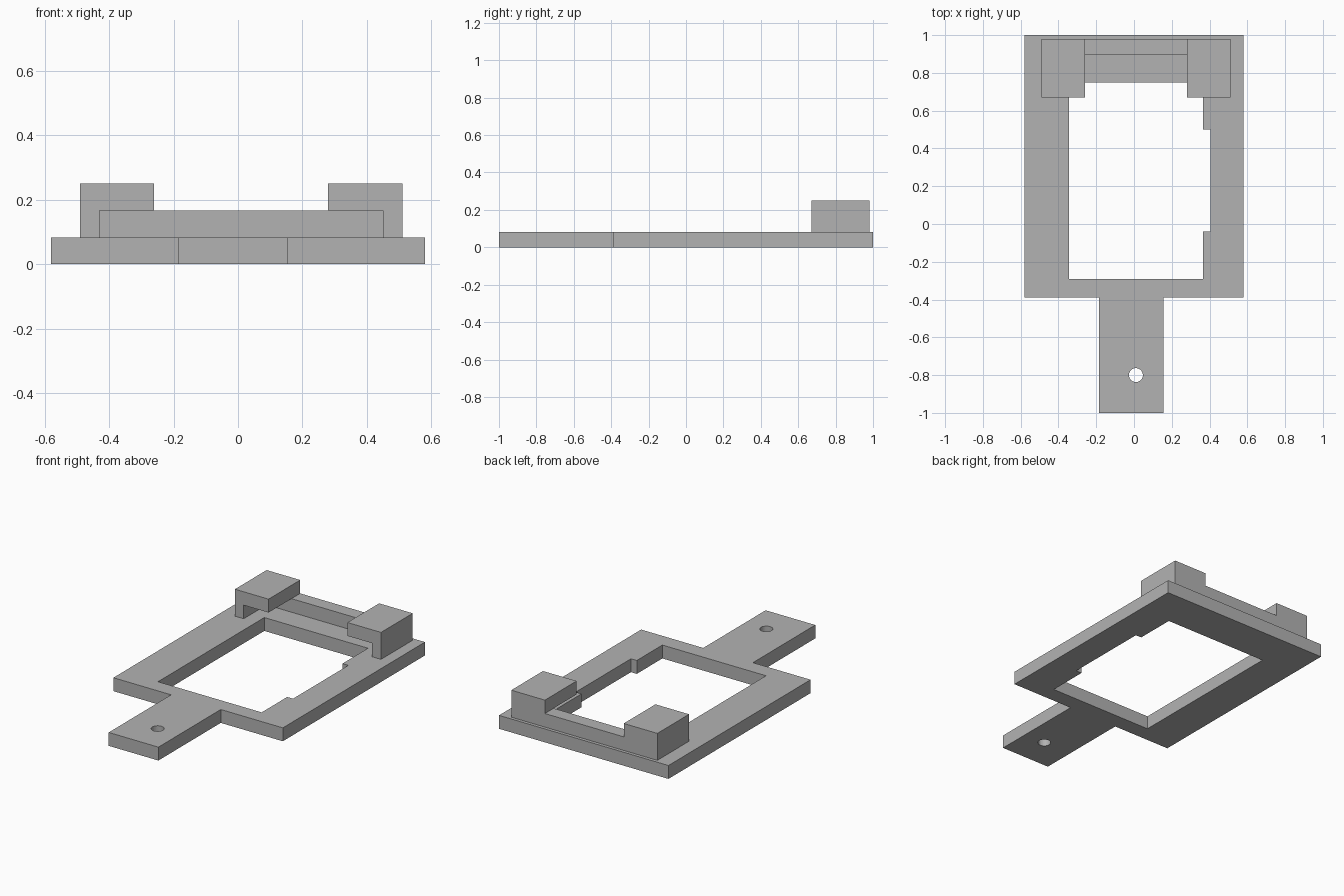
import bpy
import bmesh
import math

if "Cube" in bpy.data.objects:
    bpy.data.objects.remove(bpy.data.objects["Cube"])

grey = bpy.data.materials.new("plain grey")
grey.diffuse_color = (0.45, 0.45, 0.45, 1)
grey.use_nodes = True
grey.node_tree.nodes["Principled BSDF"].inputs["Base Color"].default_value = grey.diffuse_color


def plate(name, loops, z0, z1):
    """Extrude a flat outline (first loop) with holes (other loops) from z0 to z1."""
    curve = bpy.data.curves.new(name, 'CURVE')
    curve.dimensions = '2D'
    curve.fill_mode = 'BOTH'
    curve.extrude = (z1 - z0) / 2
    for pts in loops:
        s = curve.splines.new('POLY')
        s.points.add(len(pts) - 1)
        for p, (x, y) in zip(s.points, pts):
            p.co = (x, y, 0, 1)
        s.use_cyclic_u = True
    tmp = bpy.data.objects.new(name + "_outline", curve)
    bpy.context.collection.objects.link(tmp)
    bpy.context.view_layer.update()
    dg = bpy.context.evaluated_depsgraph_get()
    mesh = bpy.data.meshes.new_from_object(tmp.evaluated_get(dg))
    bpy.data.objects.remove(tmp)
    # Weld caps to walls and merge flat triangles
    bm = bmesh.new()
    bm.from_mesh(mesh)
    bmesh.ops.remove_doubles(bm, verts=bm.verts, dist=1e-4)
    bmesh.ops.recalc_face_normals(bm, faces=bm.faces)
    bmesh.ops.translate(bm, verts=bm.verts, vec=(0, 0, (z0 + z1) / 2))
    for f in bm.faces:
        f.smooth = False
    bm.to_mesh(mesh)
    bm.free()
    mesh.materials.clear()
    mesh.materials.append(grey)
    ob = bpy.data.objects.new(name, mesh)
    bpy.context.collection.objects.link(ob)
    return ob


BASE, MID, TOP = 0.083, 0.167, 0.25

# Base frame with handle tab, notched window and hanging hole
outer = [(-0.58, 1), (-0.58, -0.39), (-0.185, -0.39), (-0.185, -1),
         (0.155, -1), (0.155, -0.39), (0.58, -0.39), (0.58, 1)]
window = [(-0.345, 0.75), (-0.345, -0.29), (0.365, -0.29), (0.365, -0.04),
          (0.405, -0.04), (0.405, 0.5), (0.365, 0.5), (0.365, 0.75)]
hole = [(0.01 + 0.037 * math.cos(a), -0.8 + 0.037 * math.sin(a))
        for a in (i * math.tau / 32 for i in range(32))]
plate("base_frame", [outer, window, hole], 0, BASE)

# U-shaped low wall: back rail with two side arms
plate("holder_wall", [[(-0.49, 0.98), (-0.49, 0.67), (-0.43, 0.67), (-0.43, 0.895),
                       (0.45, 0.895), (0.45, 0.67), (0.51, 0.67), (0.51, 0.98)]],
      BASE, MID)

# Corner caps overhanging the slot
for name, x0, x1 in (("left_corner_cap", -0.49, -0.26), ("right_corner_cap", 0.28, 0.51)):
    plate(name, [[(x0, 0.67), (x1, 0.67), (x1, 0.98), (x0, 0.98)]], MID, TOP)
